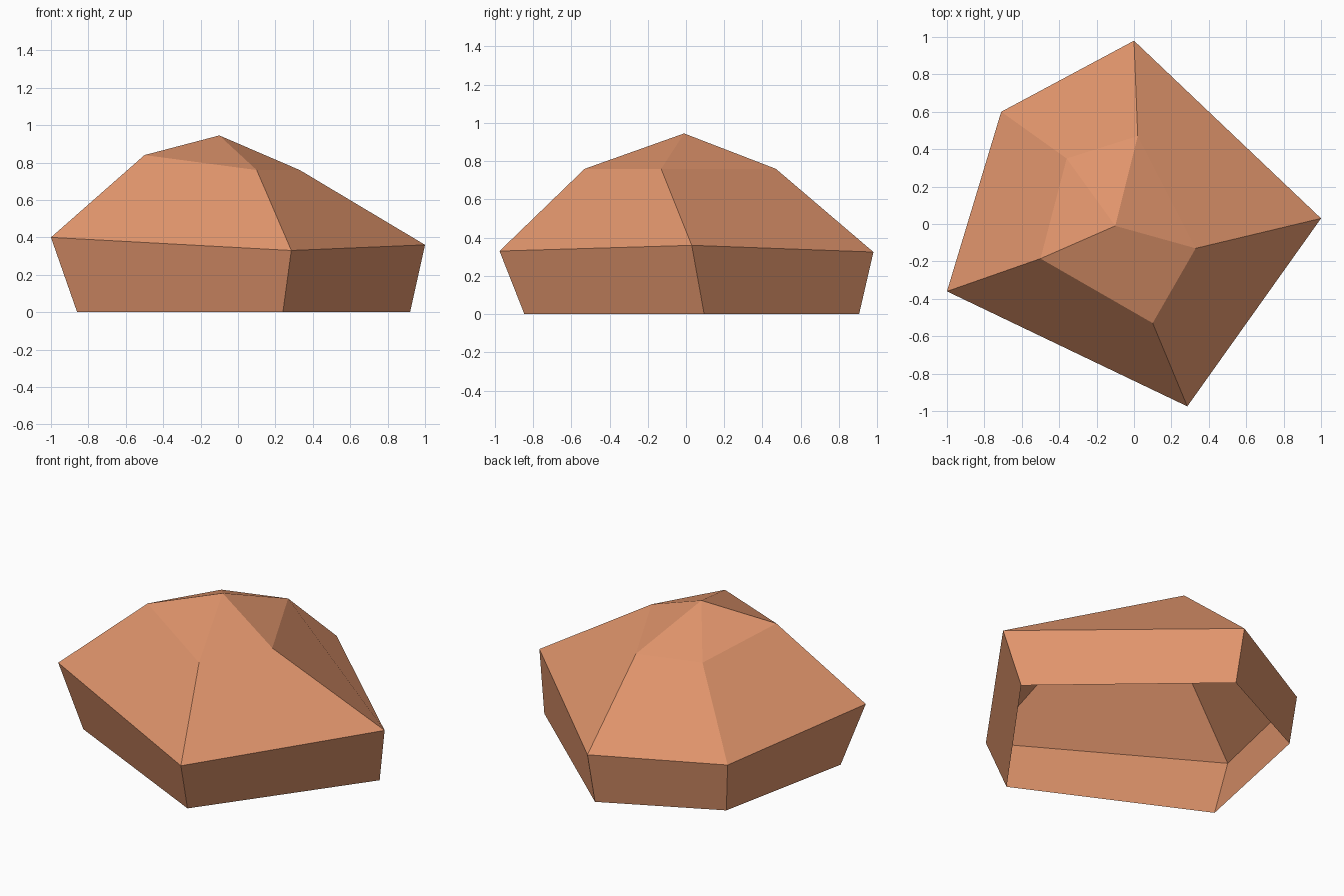
import bpy, bmesh

if "Cube" in bpy.data.objects:
    bpy.data.objects.remove(bpy.data.objects["Cube"])

# Five-sided rings, counter-clockwise from the left corner
base = [(-0.86, -0.31, 0), (0.24, -0.845, 0), (0.92, 0.095, 0),
        (0.0, 0.905, 0), (-0.68, 0.57, 0)]
belt = [(-1.0, -0.36, 0.40), (0.285, -0.975, 0.33), (1.0, 0.03, 0.36),
        (0.0, 0.98, 0.325), (-0.71, 0.60, 0.305)]
shoulder = [(-0.50, -0.185, 0.84), (0.10, -0.53, 0.76), (0.33, -0.13, 0.76),
            (0.02, 0.47, 0.76), (-0.36, 0.35, 0.76)]
peak = (-0.10, -0.01, 0.945)

bm = bmesh.new()
rings = [[bm.verts.new(p) for p in ring] for ring in (base, belt, shoulder)]
top = bm.verts.new(peak)

# Side bands (the underside stays open)
for low, high in zip(rings, rings[1:]):
    for i in range(5):
        j = (i + 1) % 5
        bm.faces.new((low[i], low[j], high[j], high[i]))

# Faceted cap
for i in range(5):
    bm.faces.new((rings[2][i], rings[2][(i + 1) % 5], top))

mesh = bpy.data.meshes.new("rock")
bm.to_mesh(mesh)
bm.free()

clay = bpy.data.materials.new("clay_orange")
clay.diffuse_color = (0.75, 0.30, 0.15, 1)
clay.use_nodes = True
clay.node_tree.nodes["Principled BSDF"].inputs["Base Color"].default_value = clay.diffuse_color
mesh.materials.append(clay)
bpy.context.collection.objects.link(bpy.data.objects.new("rock", mesh))
